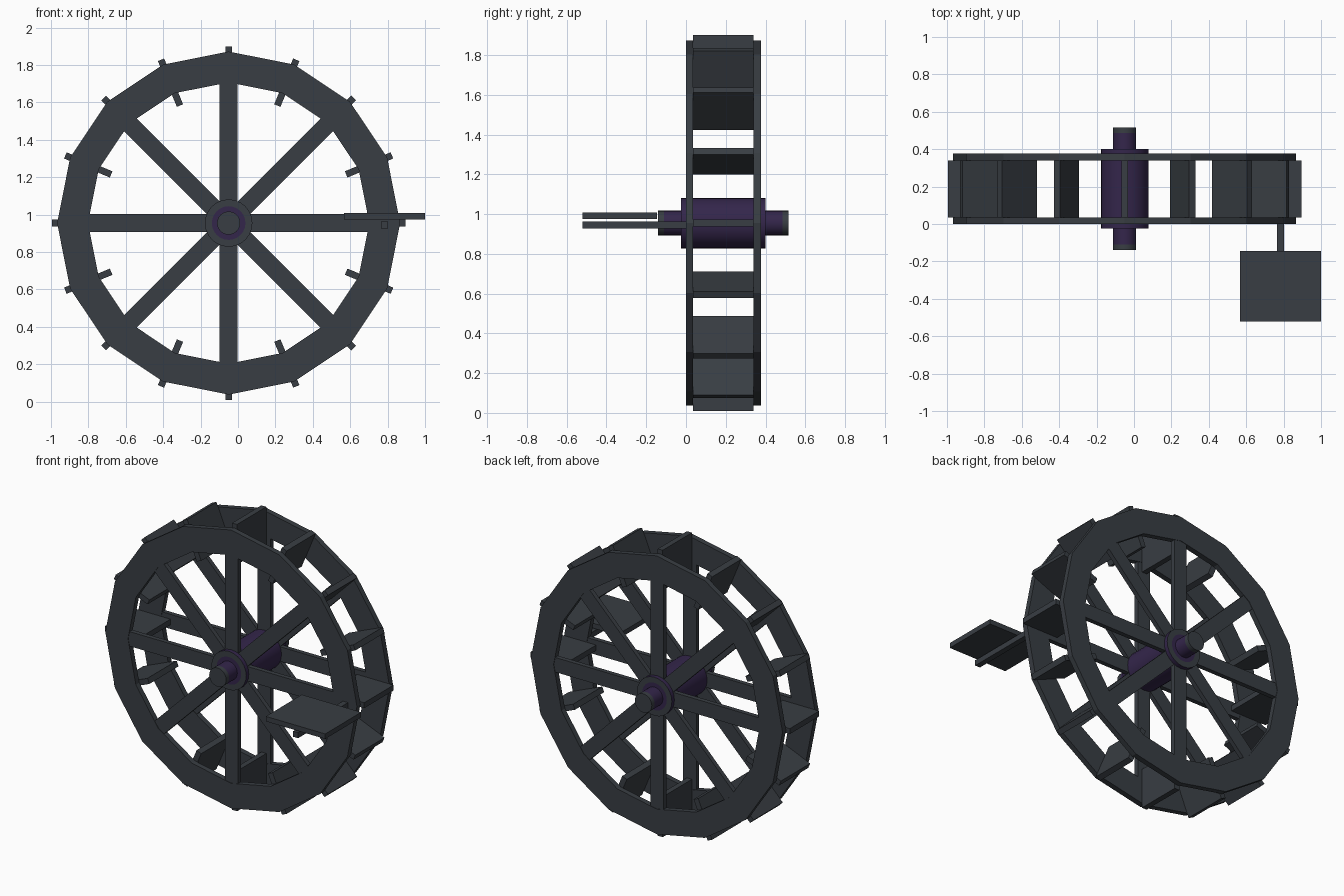
import bpy, bmesh, math
from mathutils import Matrix, Vector

if "Cube" in bpy.data.objects:
    bpy.data.objects.remove(bpy.data.objects["Cube"])

CX, CZ = -0.05, 0.955          # wheel centre
SIDES = 16


def material(name, rgb):
    m = bpy.data.materials.new(name)
    m.diffuse_color = (*rgb, 1)
    m.use_nodes = True
    m.node_tree.nodes["Principled BSDF"].inputs["Base Color"].default_value = m.diffuse_color
    return m


GREY = material("slate grey", (0.040, 0.047, 0.056))
PURPLE = material("dark purple", (0.034, 0.019, 0.070))


def finish(name, bm, mats):
    bmesh.ops.recalc_face_normals(bm, faces=bm.faces)
    me = bpy.data.meshes.new(name)
    bm.to_mesh(me)
    bm.free()
    for m in mats:
        me.materials.append(m)
    ob = bpy.data.objects.new(name, me)
    bpy.context.collection.objects.link(ob)
    return ob


def add_box(bm, lo, hi, rot=Matrix()):
    lo, hi = Vector(lo), Vector(hi)
    size = Matrix.Diagonal((*(hi - lo), 1))
    bmesh.ops.create_cube(bm, size=1, matrix=rot @ Matrix.Translation((lo + hi) / 2) @ size)


def lathe(bm, profile, n, mats=None, closed=False):
    """Spin (y, radius) points round the wheel axis; mats gives a slot per segment."""
    rings = []
    for y, r in profile:
        if r == 0:
            rings.append([bm.verts.new((CX, y, CZ))] * n)
        else:
            rings.append([bm.verts.new((CX + r * math.sin(a), y, CZ + r * math.cos(a)))
                          for a in (2 * math.pi * k / n for k in range(n))])
    count = len(rings) if closed else len(rings) - 1
    for i in range(count):
        p, q = rings[i], rings[(i + 1) % len(rings)]
        for k in range(n):
            j = (k + 1) % n
            f = bm.faces.new(list(dict.fromkeys((p[k], p[j], q[j], q[k]))))
            f.material_index = mats[i] if mats else 0


def spin(angle):
    return Matrix.Translation((CX, 0, CZ)) @ Matrix.Rotation(angle, 4, 'Y')


# Two rims with their spokes
for side, y0 in (("front", 0.0), ("back", 0.34)):
    y1 = y0 + 0.036
    bm = bmesh.new()
    lathe(bm, [(y0, 0.917), (y1, 0.917), (y1, 0.752), (y0, 0.752)], SIDES, closed=True)
    finish(side + "_rim", bm, [GREY])
    bm = bmesh.new()
    for k in range(8):
        add_box(bm, (-0.048, y0 + 0.003, 0.05), (0.048, y1 - 0.003, 0.78), spin(k * math.pi / 4))
    finish(side + "_spokes", bm, [GREY])

# Paddles between the rims
bm = bmesh.new()
for k in range(SIDES):
    add_box(bm, (-0.018, 0.036, 0.68), (0.018, 0.34, 0.945), spin(2 * math.pi * k / SIDES))
finish("paddles", bm, [GREY])

# Hub and axle: purple barrel and shaft, grey end rings and shaft tips
bm = bmesh.new()
half = [(-0.14, 0), (-0.14, 0.062), (-0.11, 0.062), (-0.024, 0.062),
        (-0.024, 0.09), (-0.024, 0.127)]
back = [(0.376 - y, r) for y, r in reversed(half)]
lathe(bm, half + back, 24, [0, 0, 1, 1, 0, 1, 0, 1, 1, 0, 0])
hub = finish("hub_and_axle", bm, [GREY, PURPLE])
bpy.context.view_layer.objects.active = hub
hub.select_set(True)
bpy.ops.object.shade_smooth_by_angle(angle=math.radians(35))

# Foot pedal on its side bar
bm = bmesh.new()
add_box(bm, (0.765, -0.52, 0.927), (0.802, 0.01, 0.963))
finish("pedal_bar", bm, [GREY])
bm = bmesh.new()
add_box(bm, (0.567, -0.52, 0.975), (1.0, -0.145, 1.008))
finish("pedal_plate", bm, [GREY])
